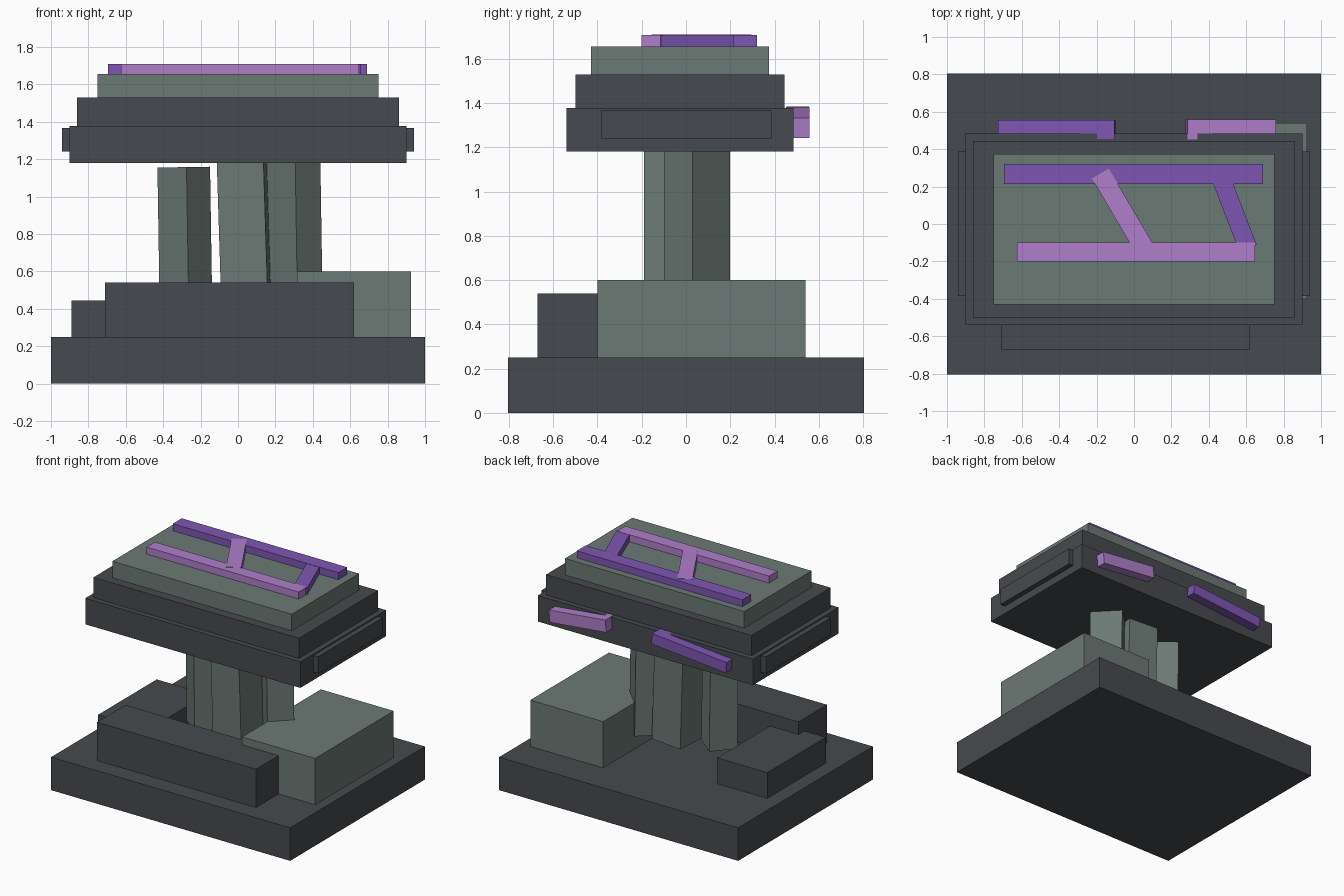
import bpy
from math import radians, hypot, atan2
from mathutils import Matrix, Vector

if "Cube" in bpy.data.objects:
    bpy.data.objects.remove(bpy.data.objects["Cube"], do_unlink=True)


def material(name, rgb):
    m = bpy.data.materials.new(name)
    m.use_nodes = True
    m.diffuse_color = (*rgb, 1)
    m.node_tree.nodes["Principled BSDF"].inputs["Base Color"].default_value = (*rgb, 1)
    return m


SLATE = material("dark slate", (0.062, 0.068, 0.077))
STONE = material("grey green", (0.148, 0.192, 0.177))
VIOLET = material("deep violet", (0.212, 0.093, 0.445))
LILAC = material("light lilac", (0.43, 0.21, 0.59))


def block(name, mat, center, size, spin=0, tilt=0):
    """Box spun about z, then leaned about y."""
    bpy.ops.mesh.primitive_cube_add(size=1)
    ob = bpy.context.object
    ob.name = name
    ob.data.materials.append(mat)
    turn = Matrix.Rotation(radians(tilt), 4, 'Y') @ Matrix.Rotation(radians(spin), 4, 'Z')
    ob.data.transform(Matrix.Translation(center) @ turn @ Matrix.Diagonal((*size, 1)))
    return ob


def span(name, mat, x, y, z):
    """Box between limits on each axis."""
    limits = (x, y, z)
    return block(name, mat, Vector([(a + b) / 2 for a, b in limits]),
                 [b - a for a, b in limits])


def strut(name, mat, start, end, width, z):
    """Flat bar laid between two points."""
    dx, dy = end[0] - start[0], end[1] - start[1]
    center = Vector(((start[0] + end[0]) / 2, (start[1] + end[1]) / 2, sum(z) / 2))
    return block(name, mat, center, (hypot(dx, dy), width, z[1] - z[0]),
                 spin=atan2(dy, dx) * 57.29578)


# Base and the blocks resting on it
span("base_slab", SLATE, (-1, 1), (-.805, .805), (0, .25))
span("front_step", SLATE, (-.71, .62), (-.67, -.33), (.25, .54))
span("side_step", SLATE, (-.89, -.47), (-.40, .30), (.25, .445))
span("stone_step", STONE, (.315, .925), (-.40, .54), (.25, .60))

# Slightly leaning columns
block("column_right", STONE, Vector((-.284, 0, .77)), (.2, .2, .775), 51, -.9)
block("column_middle", STONE, Vector((.036, -.015, .77)), (.25, .335, .84), -4, -1.8)
block("column_left", STONE, Vector((.298, .05, .775)), (.187, .235, .82), 44, -.9)

# Stacked top slabs
span("lower_top_slab", SLATE, (-.90, .90), (-.54, .485), (1.18, 1.377))
span("upper_top_slab", SLATE, (-.86, .86), (-.50, .445), (1.377, 1.53))
span("table_top", STONE, (-.75, .75), (-.43, .375), (1.53, 1.655))
for side, s in (("left", 1), ("right", -1)):
    span("side_plate_" + side, SLATE, sorted((.88 * s, .94 * s)), (-.385, .387), (1.24, 1.367))

# Inlaid bars on the table top
TOP = (1.65, 1.708)
span("back_bar", VIOLET, (-.695, .69), (.213, .32), TOP)
span("front_bar", LILAC, (-.625, .647), (-.20, -.10), TOP)
strut("lilac_strut", LILAC, (-.18, .27), (.055, -.13), .105, (1.65, 1.710))
strut("violet_strut", VIOLET, (.467, .24), (.61, -.13), .1, (1.65, 1.706))

# Sloping bars on the back edge
block("rear_bar_lilac", LILAC, Vector((.517, .505, 1.312)), (.475, .105, .092), tilt=6)
block("rear_bar_violet", VIOLET, Vector((-.413, .505, 1.318)), (.625, .1, .08), tilt=-5)
